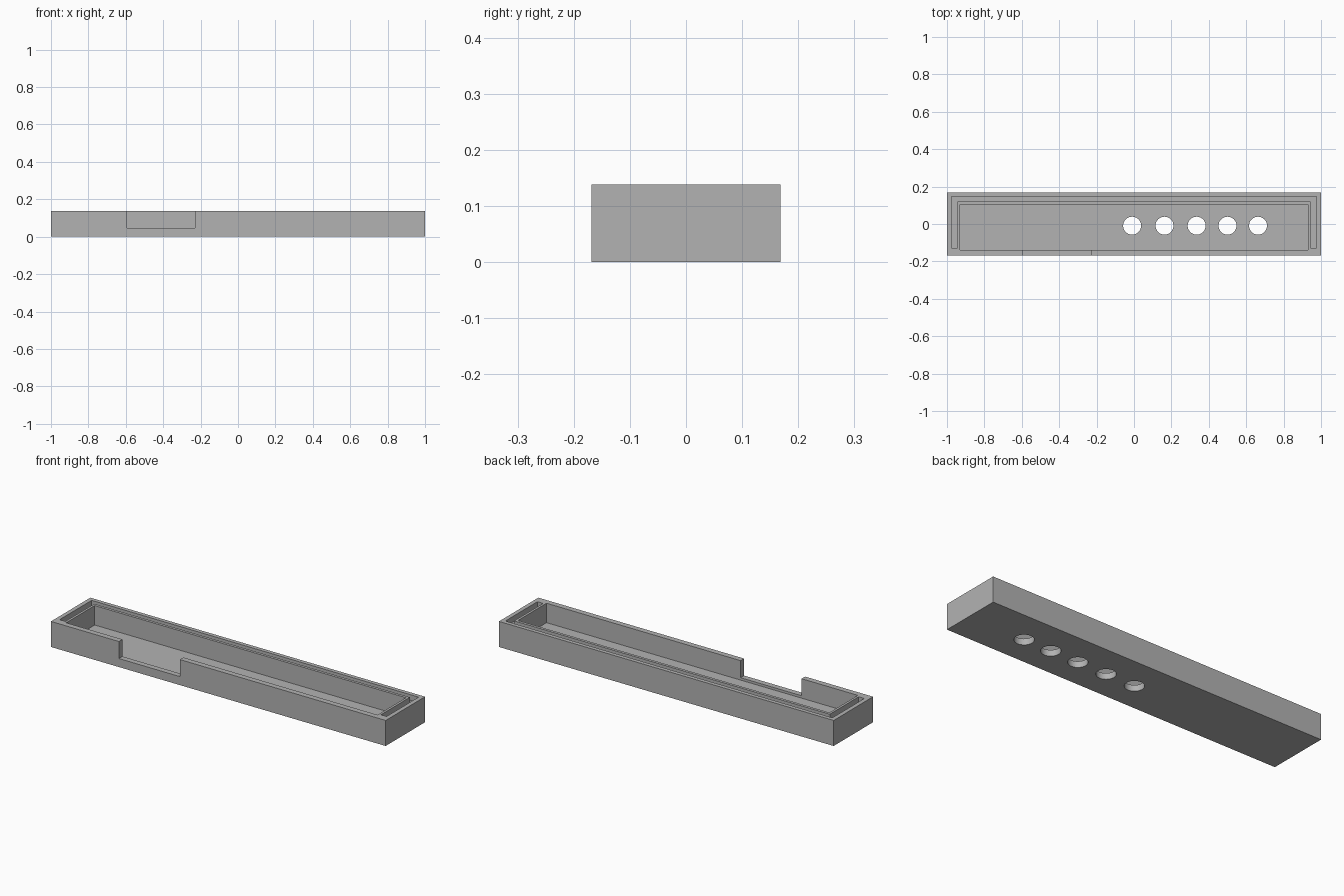
import bpy
import bmesh
import math

cube = bpy.data.objects.get("Cube")
if cube:
    bpy.data.objects.remove(cube, do_unlink=True)

HEIGHT = 0.138
FLOOR = 0.033
ABOVE = 0.2

grey = bpy.data.materials.new("plain grey")
grey.use_nodes = True
colour = (0.45, 0.45, 0.45, 1)
grey.diffuse_color = colour
grey.node_tree.nodes["Principled BSDF"].inputs["Base Color"].default_value = colour


def prism(name, outline, z0, z1):
    """Extrude a flat outline from z0 up to z1."""
    bm = bmesh.new()
    base = bm.faces.new([bm.verts.new((x, y, z0)) for x, y in outline])
    top = bmesh.ops.extrude_face_region(bm, geom=[base])["geom"]
    verts = [v for v in top if isinstance(v, bmesh.types.BMVert)]
    bmesh.ops.translate(bm, verts=verts, vec=(0, 0, z1 - z0))
    bmesh.ops.recalc_face_normals(bm, faces=bm.faces)
    mesh = bpy.data.meshes.new(name)
    bm.to_mesh(mesh)
    bm.free()
    mesh.materials.append(grey)
    obj = bpy.data.objects.new(name, mesh)
    bpy.context.collection.objects.link(obj)
    return obj


def rect(x0, x1, y0, y1):
    return [(x0, y0), (x1, y0), (x1, y1), (x0, y1)]


def circle(cx, cy, r, n=48):
    return [(cx + r * math.cos(2 * math.pi * i / n),
             cy + r * math.sin(2 * math.pi * i / n)) for i in range(n)]


# Tray body
tray = prism("tray", rect(-1, 1, -0.168, 0.168), 0, HEIGHT)

# Main cavity, front notch and U-shaped groove in the rim
right_half = [(0.943, 0.12), (0.943, -0.127), (0.977, -0.127), (0.977, 0.146)]
groove = right_half + [(-x, y) for x, y in reversed(right_half)]
cutters = [
    prism("cavity_cutter", rect(-0.93, 0.93, -0.138, 0.105), FLOOR, ABOVE),
    prism("notch_cutter", rect(-0.594, -0.23, -0.2, -0.1), 0.046, ABOVE),
    prism("groove_cutter", groove, HEIGHT - 0.03, ABOVE),
]

# Row of round holes through the floor
for x in (-0.01, 0.163, 0.335, 0.5, 0.663):
    cutters.append(prism("hole_cutter", circle(x, -0.009, 0.048), -0.05, 0.08))

for cutter in cutters:
    cut = tray.modifiers.new(cutter.name, "BOOLEAN")
    cut.operation = "DIFFERENCE"
    cut.solver = "EXACT"
    cut.object = cutter

# Apply the cuts and remove the cutters
bpy.context.view_layer.objects.active = tray
for obj in bpy.context.selected_objects:
    obj.select_set(False)
tray.select_set(True)
for cut in list(tray.modifiers):
    bpy.ops.object.modifier_apply(modifier=cut.name)
for cutter in cutters:
    bpy.data.objects.remove(cutter, do_unlink=True)

# Smooth hole walls, sharp edges elsewhere
bpy.ops.object.shade_smooth_by_angle(angle=math.radians(30))
